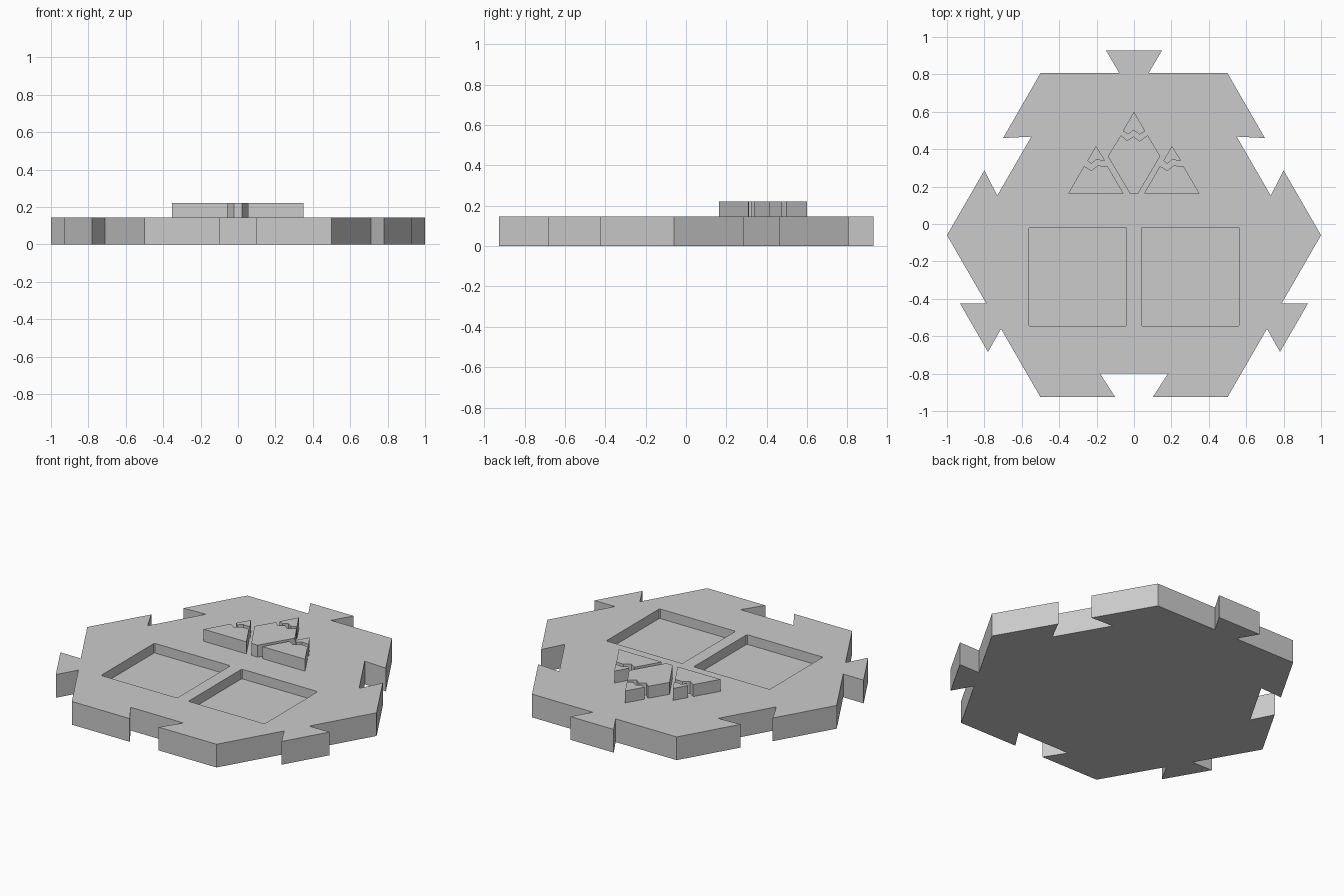
import bpy, bmesh
from math import radians, sqrt
from mathutils import Vector, Matrix

cube = bpy.data.objects.get("Cube")
if cube:
    bpy.data.objects.remove(cube, do_unlink=True)

THICK, ICON_TOP, POCKET_FLOOR = 0.145, 0.22, 0.085
CENTRE = Vector((0, -0.06))

grey = bpy.data.materials.new("plain grey")
grey.use_nodes = True
grey.diffuse_color = (0.6, 0.6, 0.6, 1)
grey.node_tree.nodes["Principled BSDF"].inputs["Base Color"].default_value = (0.6, 0.6, 0.6, 1)


def prism(name, outline, z0, z1):
    """Extrude a counter-clockwise outline from z0 up to z1."""
    bm = bmesh.new()
    face = bm.faces.new([bm.verts.new((p[0], p[1], z0)) for p in outline])
    top = bmesh.ops.extrude_face_region(bm, geom=[face])["geom"]
    bmesh.ops.translate(bm, vec=(0, 0, z1 - z0),
                        verts=[v for v in top if isinstance(v, bmesh.types.BMVert)])
    bmesh.ops.recalc_face_normals(bm, faces=bm.faces)
    mesh = bpy.data.meshes.new(name)
    bm.to_mesh(mesh)
    bm.free()
    mesh.materials.append(grey)
    obj = bpy.data.objects.new(name, mesh)
    bpy.context.collection.objects.link(obj)
    return obj


# Hexagonal tile: dovetail tabs and sockets alternate around the sides
apothem = sqrt(3) / 2
tab = [(0.5, 0), (0.078, 0), (0.15, 0.122), (-0.15, 0.122), (-0.078, 0)]
socket = [(0.5, 0), (0.1, 0), (0.182, -0.127), (-0.182, -0.127), (-0.1, 0)]
outline = []
for side in range(6):
    turn = Matrix.Rotation(radians(60 * side), 2)
    for x, y in (socket if side % 2 else tab):
        outline.append(turn @ Vector((x, apothem + y)) + CENTRE)
tile = prism("hexagonal_tile", outline, 0, THICK)

# Two square pockets with tiny chamfered corners
half, chamfer = 0.263, 0.006
for sign in (-1, 1):
    square = []
    for quarter in range(4):
        turn = Matrix.Rotation(radians(90 * quarter), 2)
        for corner in ((half, half - chamfer), (half - chamfer, half)):
            square.append(turn @ Vector(corner) + Vector((sign * 0.302, -0.282)))
    cutter = prism("pocket_cutter", square, POCKET_FLOOR, THICK + 0.1)
    cutter.hide_render = True
    mod = tile.modifiers.new("pocket", "BOOLEAN")
    mod.operation, mod.solver, mod.object = "DIFFERENCE", "EXACT", cutter
    bpy.context.view_layer.objects.active = tile
    bpy.ops.object.modifier_apply(modifier=mod.name)
    bpy.data.objects.remove(cutter, do_unlink=True)

# Raised mountain emblem: tall middle peak
prism("middle_mountain_cap", [(0, 0.6), (-0.06, 0.497), (-0.03, 0.48), (-0.003, 0.502),
                              (0.03, 0.478), (0.06, 0.497)], THICK, ICON_TOP)
prism("middle_mountain_body", [(-0.07, 0.475), (-0.14, 0.362), (-0.022, 0.163),
                               (0.022, 0.163), (0.14, 0.362), (0.073, 0.475),
                               (0.03, 0.443), (-0.003, 0.468), (-0.037, 0.445)],
      THICK, ICON_TOP)

# Two identical side peaks
small_cap = [(0.203, 0.417), (0.157, 0.338), (0.178, 0.322), (0.203, 0.343), (0.252, 0.338)]
small_body = [(0.139, 0.31), (0.054, 0.163), (0.35, 0.163), (0.264, 0.31),
              (0.212, 0.312), (0.178, 0.286)]
for label, shift in (("left", 0), ("right", -0.406)):
    for part, points in (("cap", small_cap), ("body", small_body)):
        prism(f"{label}_mountain_{part}", [(x + shift, y) for x, y in points],
              THICK, ICON_TOP)
